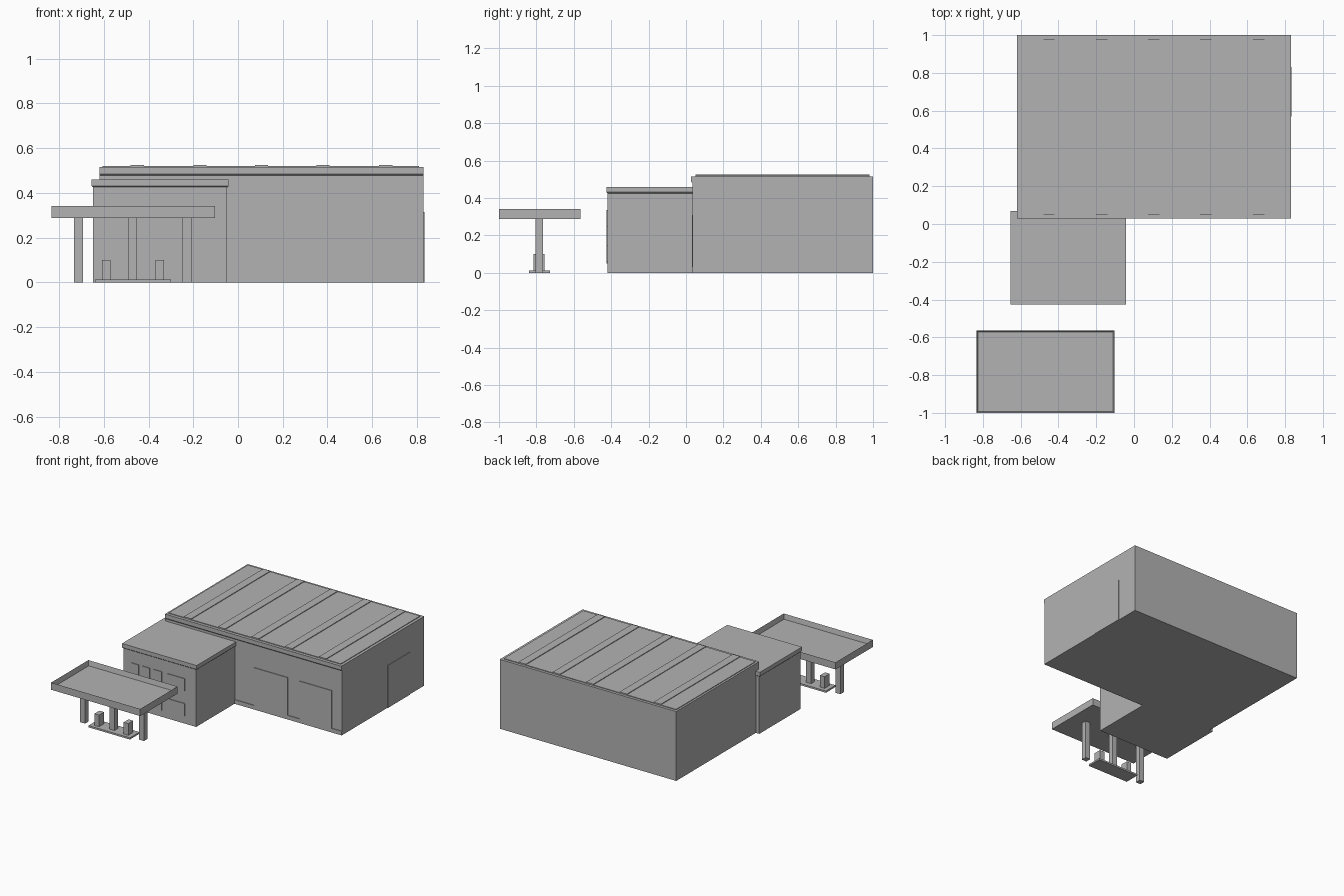
import bpy
import bmesh

if "Cube" in bpy.data.objects:
    bpy.data.objects.remove(bpy.data.objects["Cube"])

grey = bpy.data.materials.new("plain_grey")
grey.diffuse_color = (0.45, 0.45, 0.45, 1)
grey.use_nodes = True
grey.node_tree.nodes["Principled BSDF"].inputs["Base Color"].default_value = grey.diffuse_color


def finish(name, bm):
    bmesh.ops.recalc_face_normals(bm, faces=bm.faces)
    mesh = bpy.data.meshes.new(name)
    bm.to_mesh(mesh)
    bm.free()
    mesh.materials.append(grey)
    ob = bpy.data.objects.new(name, mesh)
    bpy.context.collection.objects.link(ob)
    return ob


def box_mesh(x, y, z):
    bm = bmesh.new()
    bmesh.ops.create_cube(bm, size=1)
    for v in bm.verts:
        for i, (lo, hi) in enumerate((x, y, z)):
            v.co[i] = hi if v.co[i] > 0 else lo
    return bm


def box(name, x, y, z):
    return finish(name, box_mesh(x, y, z))


# Main hall
box("hall", (-0.62, 0.83), (0.036, 1.0), (0, 0.515))
box("hall_roof_sheet", (-0.605, 0.81), (0.05, 0.98), (0.51, 0.52))
for x in (-0.45, -0.17, 0.105, 0.38, 0.66):
    box("roof_seam", (x - 0.03, x + 0.03), (0.05, 0.98), (0.515, 0.525))

# Front fascia with a tapered lower edge
fascia = box_mesh((-0.62, 0.83), (0.028, 0.04), (0.478, 0.515))
low = [e for e in fascia.edges
       if all(v.co.z < 0.48 and v.co.y < 0.03 for v in e.verts)]
bmesh.ops.bevel(fascia, geom=low, offset=0.007, segments=1, affect='EDGES')
finish("hall_fascia", fascia)

# Hall doors and the base strip between them
for x in ((0.11, 0.384), (0.483, 0.747)):
    box("bay_door", x, (0.031, 0.04), (0, 0.31))
for x in ((-0.05, 0.11), (0.384, 0.483), (0.747, 0.83)):
    box("base_strip", x, (0.031, 0.04), (0, 0.03))
box("side_door", (0.825, 0.834), (0.57, 0.83), (0, 0.315))

# Shop block with a cap that flares out from the walls
box("shop", (-0.648, -0.05), (-0.42, 0.066), (0, 0.455))
cap = box_mesh((-0.655, -0.042), (-0.425, 0.07), (0.425, 0.46))
bottom = [f for f in cap.faces if f.normal.z < -0.5 or
          all(v.co.z < 0.43 for v in f.verts)]
edges = list({e for f in bottom for e in f.edges})
bmesh.ops.bevel(cap, geom=edges, offset=0.006, segments=1, affect='EDGES')
finish("shop_cap", cap)

# Shop glazing plates
for x in ((-0.58, -0.52), (-0.49, -0.43), (-0.40, -0.33)):
    box("shop_window", x, (-0.425, -0.415), (0.05, 0.336))
box("shop_sign_plate", (-0.29, -0.14), (-0.425, -0.415), (0.245, 0.335))
box("shop_lower_window", (-0.29, -0.14), (-0.425, -0.415), (0.06, 0.15))

# Canopy tray with a raised rim
canopy = box_mesh((-0.835, -0.103), (-1.0, -0.563), (0.288, 0.341))
canopy.normal_update()
top = [f for f in canopy.faces if all(v.co.z > 0.3 for v in f.verts)]
bmesh.ops.inset_region(canopy, faces=top, thickness=0.012)
bmesh.ops.translate(canopy, verts=top[0].verts, vec=(0, 0, -0.037))
finish("canopy", canopy)

# Canopy columns, island and pumps
for x in (-0.713, -0.471, -0.229):
    box("canopy_column", (x - 0.02, x + 0.02), (-0.805, -0.765), (0, 0.292))
box("pump_island", (-0.64, -0.30), (-0.84, -0.728), (0, 0.013))
for x in (-0.59, -0.35):
    box("pump", (x - 0.019, x + 0.019), (-0.815, -0.757), (0.01, 0.1))
